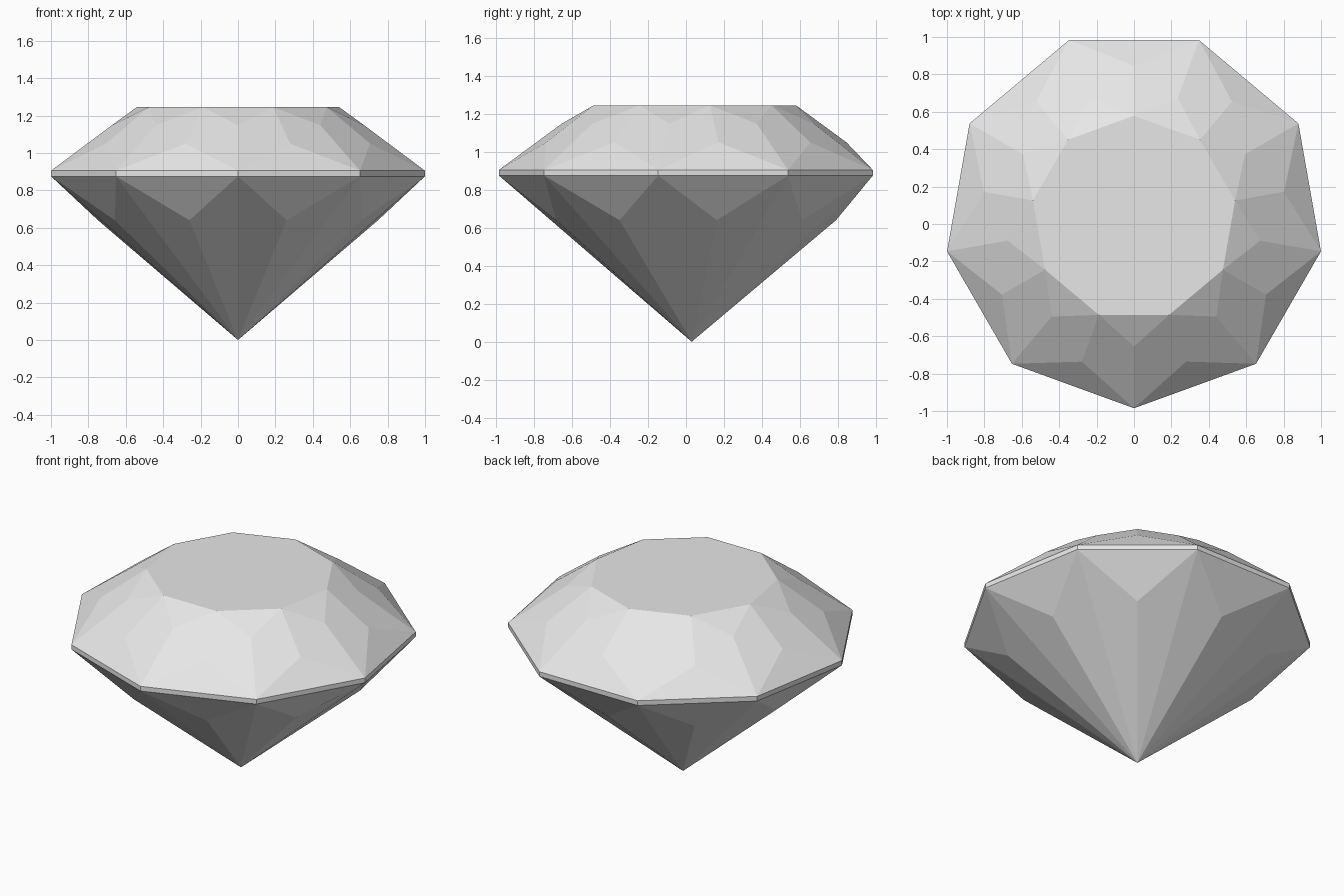
import bpy
import bmesh
from math import sin, cos, pi

cube = bpy.data.objects.get("Cube")
if cube:
    bpy.data.objects.remove(cube, do_unlink=True)

SIDES = 9
STEP = 2 * pi / SIDES
CENTRE_Y = 0.03
GIRDLE_R = 1.015
GIRDLE_LOW, GIRDLE_HIGH = 0.875, 0.905

stone = bpy.data.materials.new("pale_grey_stone")
stone.use_nodes = True
grey = (0.8, 0.8, 0.8, 1)
stone.diffuse_color = grey
stone.node_tree.nodes["Principled BSDF"].inputs["Base Color"].default_value = grey


def ring(bm, radius, z, half_turn=False):
    """Ring of corners; corner 0 points to the front, or half a step past it."""
    start = -pi / 2 + (STEP / 2 if half_turn else 0)
    return [bm.verts.new((radius * cos(start + i * STEP),
                          CENTRE_Y + radius * sin(start + i * STEP), z))
            for i in range(SIDES)]


def finish(bm, name):
    mesh = bpy.data.meshes.new(name)
    bm.to_mesh(mesh)
    bm.free()
    mesh.materials.append(stone)
    obj = bpy.data.objects.new(name, mesh)
    bpy.context.collection.objects.link(obj)
    return obj


# Crown: flat table, star facets, paired main facets and girdle triangles
bm = bmesh.new()
edge = ring(bm, GIRDLE_R, GIRDLE_HIGH)
middle = ring(bm, 0.815, 1.05, True)
star = ring(bm, 0.685, 1.148)
table = ring(bm, 0.549, 1.245, True)
bm.faces.new(table)
for i in range(SIDES):
    n = (i + 1) % SIDES
    bm.faces.new((edge[i], edge[n], middle[i]))
    bm.faces.new((edge[i], middle[i], table[i], star[i]))
    bm.faces.new((edge[i], star[i], table[i - 1], middle[i - 1]))
    bm.faces.new((star[i], table[i], table[i - 1]))
finish(bm, "crown")

# Girdle: thin upright band
bm = bmesh.new()
low = ring(bm, GIRDLE_R, GIRDLE_LOW)
high = ring(bm, GIRDLE_R, GIRDLE_HIGH)
for i in range(SIDES):
    n = (i + 1) % SIDES
    bm.faces.new((low[i], low[n], high[n], high[i]))
finish(bm, "girdle")

# Pavilion: girdle triangles above long facets meeting at the point
bm = bmesh.new()
edge = ring(bm, GIRDLE_R, GIRDLE_LOW)
lower = ring(bm, 0.76, 0.64, True)
point = bm.verts.new((0, CENTRE_Y, 0))
for i in range(SIDES):
    n = (i + 1) % SIDES
    bm.faces.new((edge[n], edge[i], lower[i]))
    bm.faces.new((edge[i], point, lower[i]))
    bm.faces.new((edge[i], lower[i - 1], point))
finish(bm, "pavilion")
